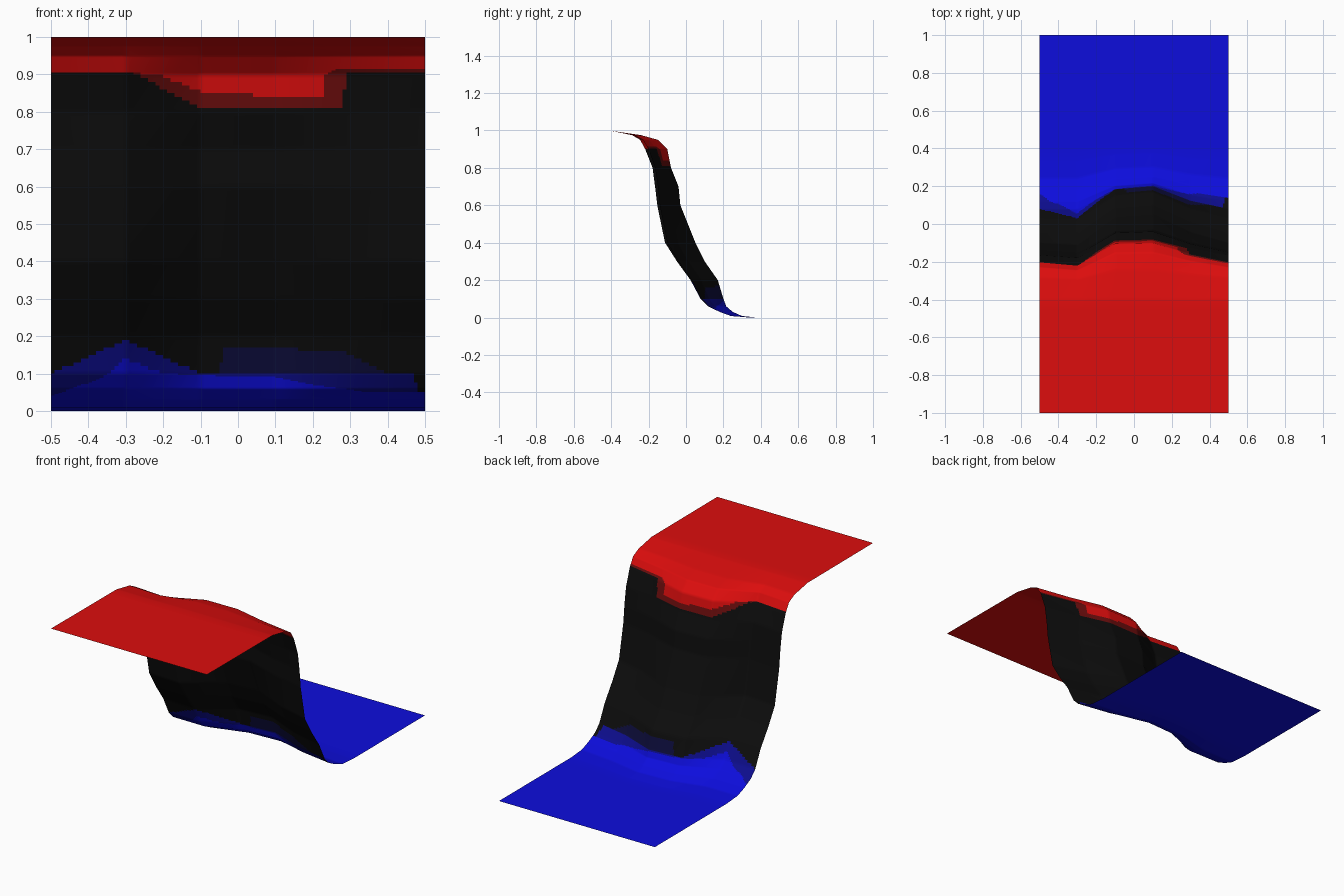
import bpy, bmesh

cube = bpy.data.objects.get("Cube")
if cube:
    bpy.data.objects.remove(cube, do_unlink=True)


def lerp(points, x):
    """Piecewise linear curve through (x, value) points."""
    if x <= points[0][0]:
        return points[0][1]
    for (x0, a), (x1, b) in zip(points, points[1:]):
        if x <= x1:
            return a + (b - a) * (x - x0) / (x1 - x0)
    return points[-1][1]


def material(name, color):
    mat = bpy.data.materials.new(name)
    mat.use_nodes = True
    mat.diffuse_color = (*color, 1)
    mat.node_tree.nodes["Principled BSDF"].inputs["Base Color"].default_value = (*color, 1)
    return mat


# Slope profile rows: height, y at the side edges, y at the bulging middle
PROFILE = [
    (1, -1, -1), (.998, -.4, -.4), (.975, -.28, -.24), (.95, -.23, -.15),
    (.9, -.2, -.1), (.8, -.165, -.08), (.7, -.15, -.04), (.6, -.14, -.03),
    (.5, -.12, .01), (.4, -.1, .05), (.3, -.04, .1), (.2, .03, .17),
    (.1, .08, .2), (.06, .12, .215), (.03, .18, .25), (.008, .24, .3),
    (0, .34, .38), (0, 1, 1),
]

# How far each column follows the bulge, near the top and near the bottom
BULGE_TOP = [(-.5, 0), (-.3, -.2), (-.1, .97), (.1, 1), (.3, .42), (.5, 0)]
BULGE_LOW = [(-.5, 0), (-.3, 0), (-.1, .85), (.1, 1), (.3, .35), (.5, 0)]

# Lower limits of the red bands, upper limits of the blue bands
RED_EDGE = [(-.28, .905), (-.2, .895), (-.1, .853), (0, .85), (.1, .838),
            (.228, .838), (.232, .9), (.26, .913)]
DARK_RED_EDGE = [(-.28, .905), (-.1, .807), (.283, .807), (.287, .905)]
BLUE_EDGE = [(-.5, .04), (-.36, .09), (-.3, .14), (-.2, .1), (-.1, .095),
             (.1, .09), (.2, .07), (.35, .05)]
MID_BLUE_EDGE = [(-.5, .1), (-.3, .19), (-.1, .1), (.473, .1), (.477, .05)]
NAVY_EDGE = [(-.05, .1), (-.04, .165), (0, .172), (.28, .16), (.4, .1)]

COLORS = [
    ("red", (.72, .004, .004)), ("dark red", (.15, .004, .004)),
    ("black", (.004, .004, .004)), ("navy", (.004, .004, .045)),
    ("medium blue", (.004, .004, .27)), ("blue", (.004, .004, .72)),
]


def band(x, z):
    if z > lerp(RED_EDGE, x):
        return 0
    if z > lerp(DARK_RED_EDGE, x):
        return 1
    if z < lerp(BLUE_EDGE, x):
        return 5
    if z < lerp(MID_BLUE_EDGE, x):
        return 4
    if -.05 < x < .4 and z < lerp(NAVY_EDGE, x):
        return 3
    return 2


# Curved sheet: flat top, bulging slope, flat bottom
COLUMNS, STEPS = 100, 10
levels = [tuple(p + (q - p) * s / STEPS for p, q in zip(a, b))
          for a, b in zip(PROFILE, PROFILE[1:]) for s in range(STEPS)]
levels.append(PROFILE[-1])

bm = bmesh.new()
grid = []
for z, edge, middle in levels:
    row = []
    for c in range(COLUMNS + 1):
        x = c / COLUMNS - .5
        top, low = lerp(BULGE_TOP, x), lerp(BULGE_LOW, x)
        weight = low + (top - low) * z
        row.append(bm.verts.new((x, edge + (middle - edge) * weight, z)))
    grid.append(row)
for upper, lower in zip(grid, grid[1:]):
    for c in range(COLUMNS):
        face = bm.faces.new((upper[c], upper[c + 1], lower[c + 1], lower[c]))
        center = face.calc_center_median()
        face.material_index = band(center.x, center.z)
        face.smooth = True

mesh = bpy.data.meshes.new("sloped_sheet")
bm.to_mesh(mesh)
bm.free()
for name, color in COLORS:
    mesh.materials.append(material(name, color))
sheet = bpy.data.objects.new("sloped_sheet", mesh)
bpy.context.collection.objects.link(sheet)
